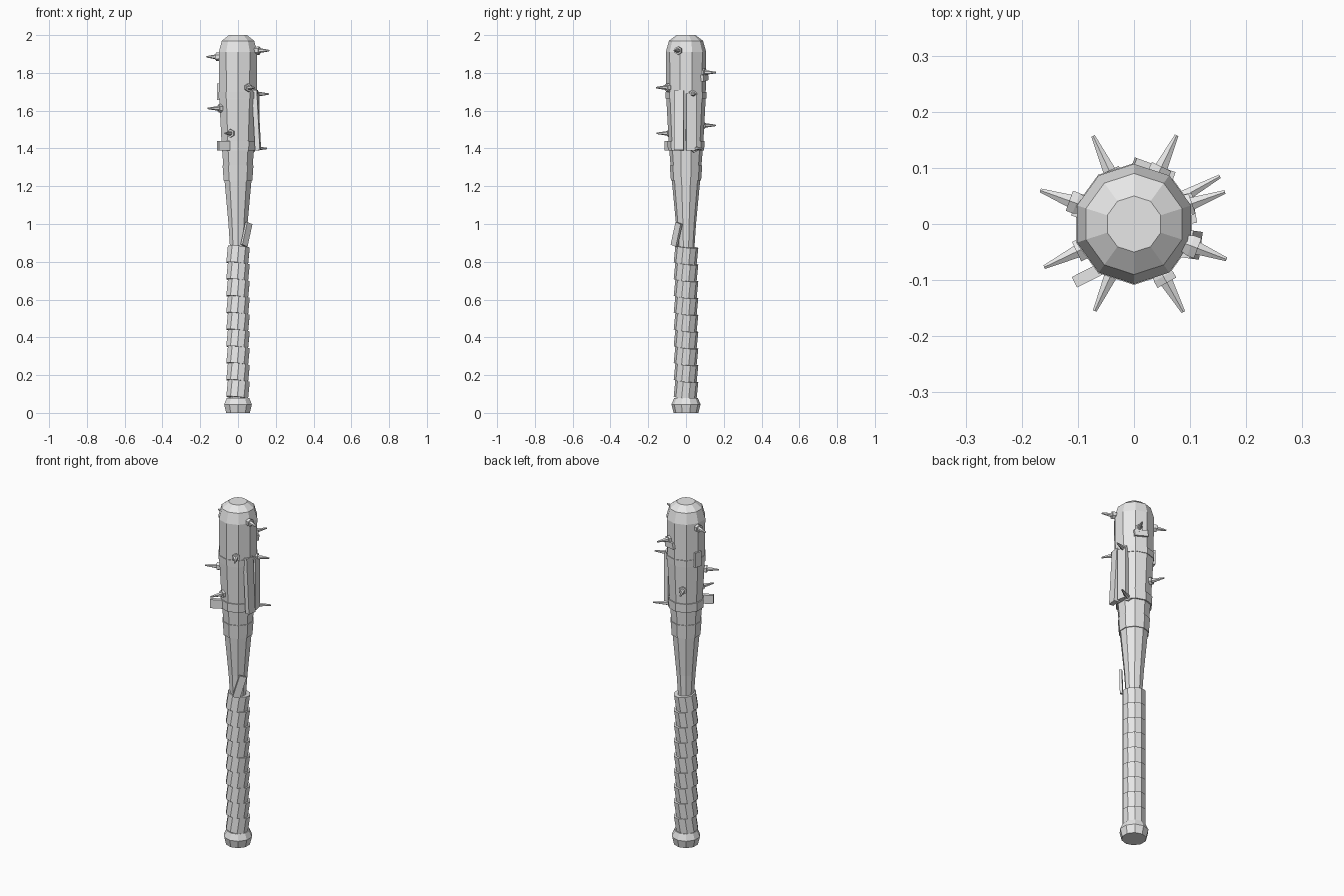
import bpy, bmesh, math
from mathutils import Vector, Matrix

if "Cube" in bpy.data.objects:
    bpy.data.objects.remove(bpy.data.objects["Cube"])

grey = bpy.data.materials.new("plain_grey")
grey.diffuse_color = (0.8, 0.8, 0.8, 1)
grey.use_nodes = True
grey.node_tree.nodes["Principled BSDF"].inputs["Base Color"].default_value = grey.diffuse_color


def finish(name, bm):
    bmesh.ops.recalc_face_normals(bm, faces=bm.faces)
    mesh = bpy.data.meshes.new(name)
    bm.to_mesh(mesh)
    bm.free()
    mesh.materials.append(grey)
    obj = bpy.data.objects.new(name, mesh)
    bpy.context.collection.objects.link(obj)
    return obj


def lathe(name, profile, sides=10, matrix=Matrix()):
    """Capped, flat-sided solid from (radius, z) pairs, with a corner on the y axis."""
    bm = bmesh.new()
    rings = []
    for r, z in profile:
        ring = []
        for i in range(sides):
            a = math.pi / 2 + i * math.tau / sides
            ring.append(bm.verts.new(matrix @ Vector((r * math.cos(a), r * math.sin(a), z))))
        rings.append(ring)
    for low, high in zip(rings, rings[1:]):
        for i in range(sides):
            j = (i + 1) % sides
            bm.faces.new((low[i], low[j], high[j], high[i]))
    bm.faces.new(rings[0][::-1])
    bm.faces.new(rings[-1])
    return finish(name, bm)


def box(name, centre, size, turn=0, lean=0, pitch=0):
    """Box with x as its outward axis, turned about z, leaned sideways and pitched outward."""
    m = (Matrix.Translation(centre) @ Matrix.Rotation(math.radians(turn), 4, 'Z')
         @ Matrix.Rotation(math.radians(lean), 4, 'X')
         @ Matrix.Rotation(math.radians(pitch), 4, 'Y')
         @ Matrix.Diagonal((*size, 1)))
    bm = bmesh.new()
    bmesh.ops.create_cube(bm, size=1, matrix=m)
    return finish(name, bm)


# Wooden bat body and the knob at the foot
lathe("bat_body", [(0.045, 0.05), (0.045, 0.88), (0.053, 1.0), (0.076, 1.24),
                   (0.091, 1.42), (0.104, 1.66), (0.107, 1.91),
                   (0.090, 1.97), (0.050, 2.0)])
lathe("end_knob", [(0.066, 0), (0.077, 0.045), (0.062, 0.08)])

# Grip: slanted wraps stacked up the handle
count, low, high = 9, 0.08, 0.88
step = (high - low) / count
for i in range(count):
    m = (Matrix.Translation((0, 0, low + (i + 0.5) * step))
         @ Matrix.Rotation(math.radians(8), 4, Vector((-1, 1, 0))))
    lathe(f"grip_wrap_{i + 1}", [(0.061, -step / 2), (0.061, step / 2)], matrix=m)

# Loose end of the grip wrap
box("grip_wrap_end", (0.045, -0.050, 0.945), (0.014, 0.04, 0.125), turn=-45, lean=-17)

# Bands around the barrel
lathe("lower_band", [(0.080, 1.23), (0.086, 1.31)])
lathe("middle_band", [(0.096, 1.39), (0.098, 1.44)])
lathe("upper_band", [(0.1075, 1.665), (0.1085, 1.70)])
box("middle_band_end", (-0.075, -0.088, 1.415), (0.07, 0.021, 0.05), turn=27)

# Boards and patches fixed to the barrel
box("side_board", (0.098, -0.036, 1.55), (0.026, 0.05, 0.32), turn=-8, pitch=-3)
box("rear_side_board", (0.096, 0.027, 1.54), (0.024, 0.054, 0.30), turn=10, pitch=0)
box("back_patch", (0.035, 0.098, 1.775), (0.016, 0.074, 0.035), turn=70, lean=6)
box("left_patch", (-0.096, 0.032, 1.70), (0.020, 0.042, 0.085), turn=162)

# Nails: tip x, tip y, height, distance from tip back to the collar
nails = [(-0.167, 0.060, 1.885, 0.055), (0.165, -0.063, 1.918, 0.055),
         (0.088, -0.157, 1.722, 0.060), (-0.160, -0.077, 1.612, 0.064),
         (0.162, 0.057, 1.688, 0.062), (-0.070, -0.155, 1.480, 0.068),
         (0.076, 0.158, 1.802, 0.062), (-0.073, 0.157, 1.522, 0.068),
         (0.153, 0.085, 1.400, 0.080)]
for i, (x, y, z, back) in enumerate(nails):
    out = Vector((x, y, 0)).normalized()
    m = Matrix.Translation((x, y, z)) @ out.to_track_quat('Z', 'Y').to_matrix().to_4x4()
    lathe(f"nail_{i + 1}", [(0.015, -0.09), (0.022, -back - 0.013), (0.022, -back),
                            (0.013, -back), (0.004, 0)], sides=6, matrix=m)
